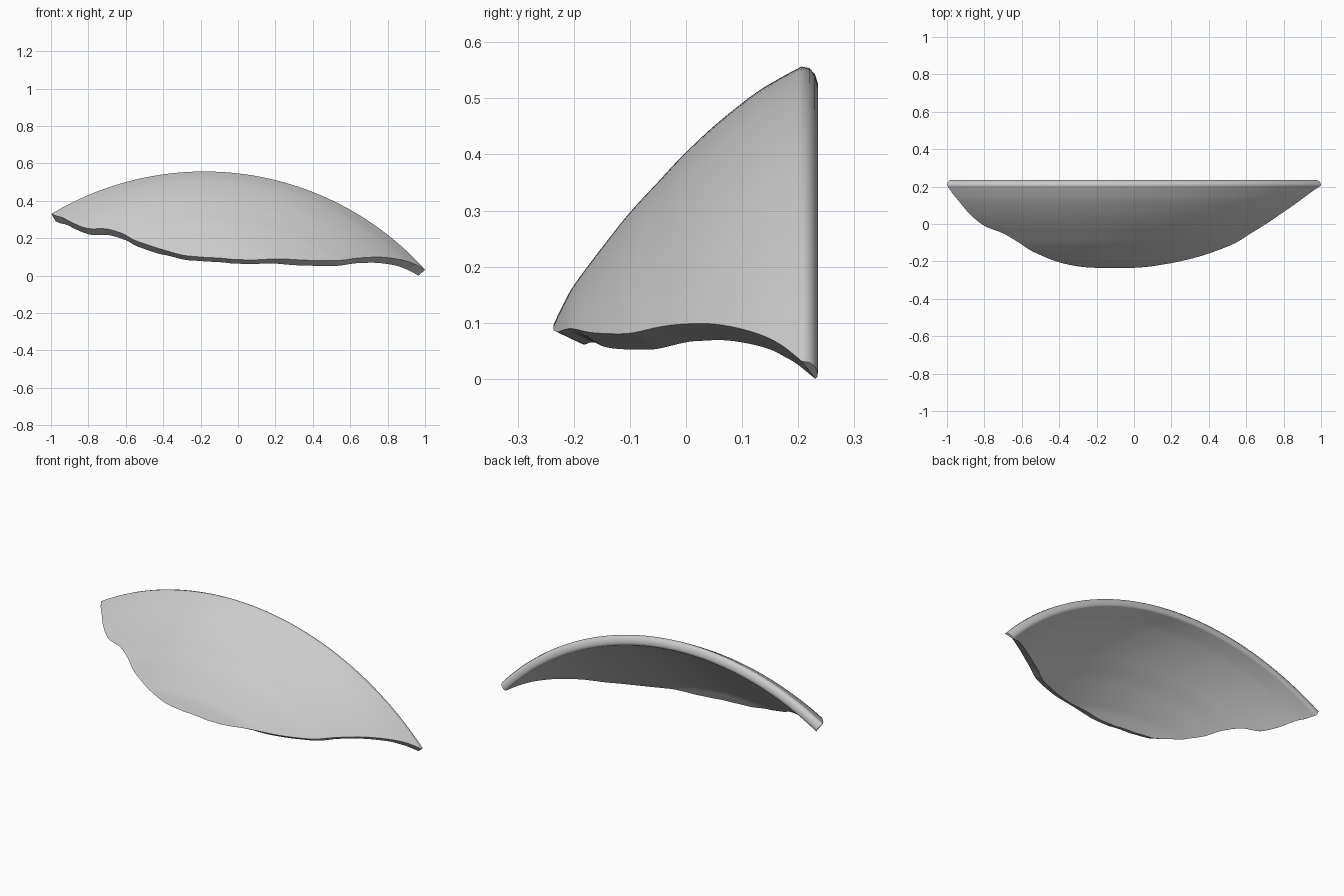
import bpy, bmesh, math

if "Cube" in bpy.data.objects:
    bpy.data.objects.remove(bpy.data.objects["Cube"])

# Bowl axis runs along y through (CX, CZ); the sherd is a piece of its wall
CX, CZ, THICK = -0.18, -1.036, 0.053
SEGS, SUB = 72, 5

# y, outer radius, left break x, right break x (from tip up to rim)
STATIONS = [
    (-0.236, 1.128, -0.17, -0.03),
    (-0.228, 1.145, -0.29, 0.08),
    (-0.205, 1.190, -0.40, 0.22),
    (-0.175, 1.232, -0.48, 0.345),
    (-0.140, 1.278, -0.555, 0.45),
    (-0.100, 1.328, -0.615, 0.545),
    (-0.050, 1.382, -0.70, 0.625),
    (-0.010, 1.425, -0.80, 0.69),
    (0.050, 1.482, -0.875, 0.78),
    (0.120, 1.538, -0.935, 0.88),
    (0.165, 1.566, -0.972, 0.94),
    (0.206, 1.588, -0.998, 1.0),
]
LIP = [(0.220, 1.585), (0.230, 1.574), (0.235, 1.558), (0.2345, 1.547)]


def spline(pts, sub):
    """Catmull-Rom through the stations."""
    out = []
    for i in range(len(pts) - 1):
        a, b, c, d = (pts[max(i - 1, 0)], pts[i], pts[i + 1],
                      pts[min(i + 2, len(pts) - 1)])
        for k in range(sub):
            t = k / sub
            out.append(tuple(0.5 * (2 * q + (r - p) * t
                       + (2 * p - 5 * q + 4 * r - s) * t * t
                       + (3 * q - p - 3 * r + s) * t ** 3)
                       for p, q, r, s in zip(a, b, c, d)))
    return out + [pts[-1]]


# Outer wall profile with the angular limits of the break
outer = []
for y, r, xl, xr in spline(STATIONS, SUB):
    outer.append((y, r, math.asin((xl - CX) / r), math.asin((xr - CX) / r)))

# Inner wall: outer profile offset along its normal
inner = []
for i, (y, r, al, ar) in enumerate(outer):
    p, q = outer[max(i - 1, 0)], outer[min(i + 1, len(outer) - 1)]
    dy, dr = q[0] - p[0], q[1] - p[1]
    n = math.hypot(dy, dr)
    inner.append((y + THICK * dr / n, r - THICK * dy / n, al, ar))

lip = [(y, r, outer[-1][2], outer[-1][3]) for y, r in LIP]
rows = outer + lip + inner[::-1]

bm = bmesh.new()
grid = []
for y, r, al, ar in rows:
    row = []
    for j in range(SEGS + 1):
        a = al + (ar - al) * j / SEGS
        row.append(bm.verts.new((CX + r * math.sin(a), y, CZ + r * math.cos(a))))
    grid.append(row)

# Wall skin, closed around the lip and the tip
n = len(grid)
for i in range(n):
    a, b = grid[i], grid[(i + 1) % n]
    for j in range(SEGS):
        bm.faces.new((a[j], a[j + 1], b[j + 1], b[j]))

# Broken side edges and lip ends
m = len(outer)
for j in (0, SEGS):
    for i in range(m - 1):
        bm.faces.new((grid[i][j], grid[i + 1][j],
                      grid[n - 2 - i][j], grid[n - 1 - i][j]))
    bm.faces.new([grid[i][j] for i in range(m - 1, m + len(lip) + 1)])

# Stand on the ground
low = min(v.co.z for v in bm.verts)
for v in bm.verts:
    v.co.z -= low
bmesh.ops.recalc_face_normals(bm, faces=bm.faces)

mesh = bpy.data.meshes.new("bowl_rim_sherd")
bm.to_mesh(mesh)
bm.free()
sherd = bpy.data.objects.new("bowl_rim_sherd", mesh)
bpy.context.collection.objects.link(sherd)
bpy.context.view_layer.objects.active = sherd
sherd.select_set(True)

# Slightly worn break edges
bev = sherd.modifiers.new("worn_edges", 'BEVEL')
bev.width = 0.005
bev.segments = 2
bev.limit_method = 'ANGLE'
bev.angle_limit = math.radians(50)
bpy.ops.object.shade_smooth_by_angle(angle=math.radians(40))
